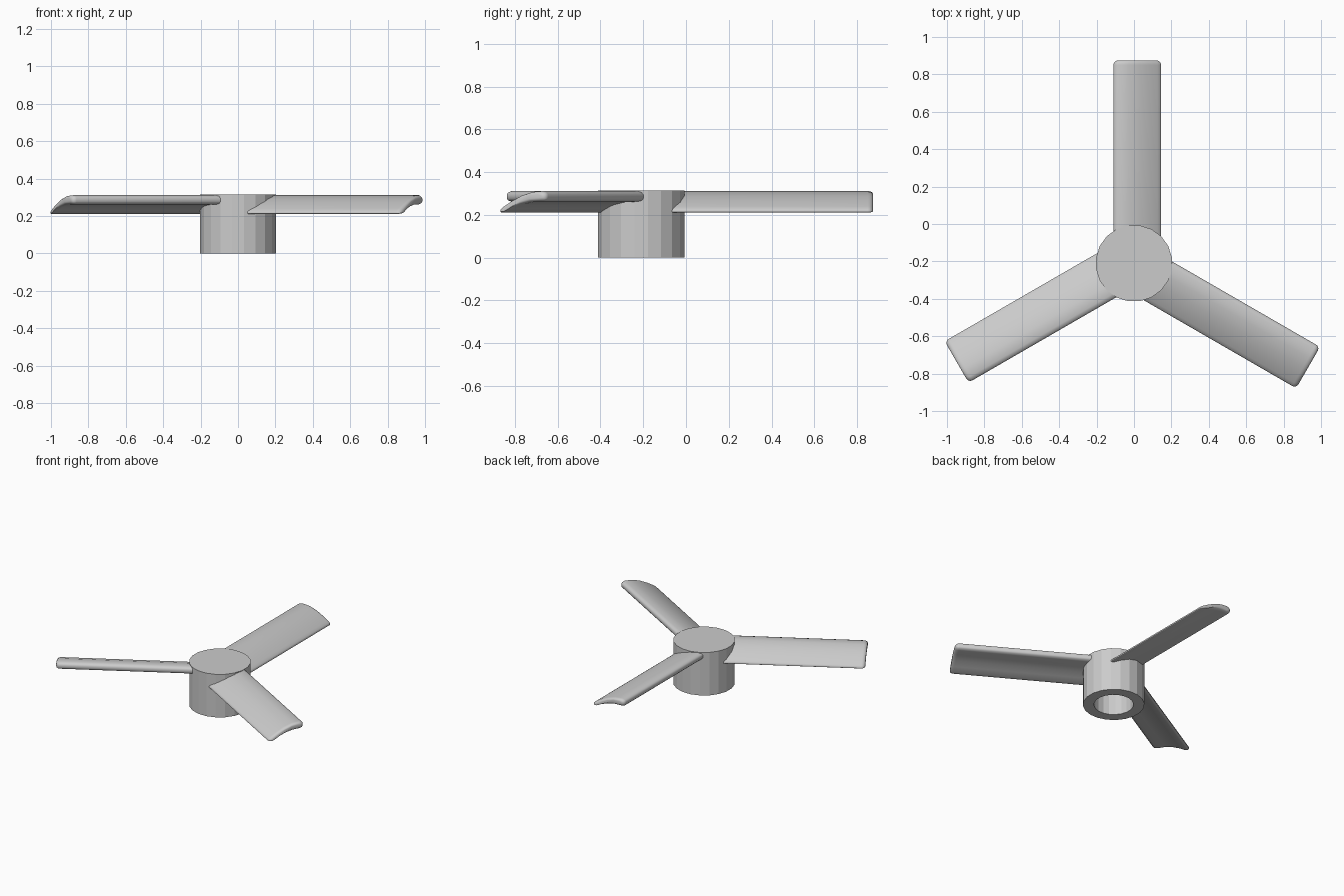
import bpy
import bmesh
import math
from mathutils import Matrix

cube = bpy.data.objects.get("Cube")
if cube:
    bpy.data.objects.remove(cube, do_unlink=True)

HUB_Y = -0.21

grey = bpy.data.materials.new("plain grey")
grey.use_nodes = True
colour = (0.6, 0.6, 0.6, 1.0)
grey.diffuse_color = colour
grey.node_tree.nodes["Principled BSDF"].inputs["Base Color"].default_value = colour


def finish(name, bm, angle):
    """Turn a bmesh into a shaded object standing on the hub axis."""
    bmesh.ops.recalc_face_normals(bm, faces=bm.faces)
    mesh = bpy.data.meshes.new(name)
    bm.to_mesh(mesh)
    bm.free()
    mesh.materials.append(grey)
    obj = bpy.data.objects.new(name, mesh)
    bpy.context.collection.objects.link(obj)
    obj.location.y = HUB_Y
    bpy.ops.object.select_all(action="DESELECT")
    obj.select_set(True)
    bpy.context.view_layer.objects.active = obj
    bpy.ops.object.shade_smooth_by_angle(angle=math.radians(angle))
    return obj


def skin(bm, rings, closed):
    """Bridge successive vertex rings and cap both ends."""
    n = len(rings[0])
    for a, b in zip(rings, rings[1:]):
        for i in range(n):
            j = (i + 1) % n
            bm.faces.new((a[i], a[j], b[j], b[i]))
    bm.faces.new(rings[0])
    bm.faces.new(rings[-1])


# Hub: a capped cup, open at the bottom
SIDES = 20
hub_profile = [(0.205, 0.315), (0.205, 0.0), (0.132, 0.0), (0.132, 0.26)]
bm = bmesh.new()
rings = []
for r, z in hub_profile:
    turns = [2 * math.pi * (i + 0.5) / SIDES for i in range(SIDES)]
    rings.append([bm.verts.new((r * math.cos(t), r * math.sin(t), z)) for t in turns])
skin(bm, rings, True)
finish("hub", bm, 15)

# Blade section: across, camber height, half thickness
stations = [
    (-0.11, 0.286, 0.010), (-0.103, 0.286, 0.019), (-0.085, 0.287, 0.025),
    (-0.03, 0.284, 0.024), (0.03, 0.269, 0.021), (0.08, 0.248, 0.018),
    (0.125, 0.226, 0.014), (0.14, 0.220, 0.009), (0.145, 0.218, 0.004),
]
ROOT, TIP, ROUND = 0.135, 1.085, 0.025
MID, HALF = 0.0175, 0.1275


def blade_ring(bm, along, inset, thin):
    squeeze = 1 - inset / HALF
    top = [(v, c + h * thin) for v, c, h in stations]
    under = [(v, c - h * thin) for v, c, h in reversed(stations)]
    return [bm.verts.new((MID + (v - MID) * squeeze, along, z)) for v, z in top + under]


# Three blades with rounded tips, evenly spaced around the hub
for k, name in enumerate(("back_blade", "left_blade", "right_blade")):
    bm = bmesh.new()
    rings = [blade_ring(bm, ROOT, 0, 1)]
    for step in range(6):
        a = math.radians(18 * step)
        along = TIP - ROUND + ROUND * math.sin(a)
        rings.append(blade_ring(bm, along, ROUND * (1 - math.cos(a)),
                                0.35 + 0.65 * math.cos(a)))
    skin(bm, rings, True)
    bmesh.ops.rotate(bm, verts=bm.verts, cent=(0, 0, 0),
                     matrix=Matrix.Rotation(math.radians(-120 * k), 3, "Z"))
    finish(name, bm, 40)
